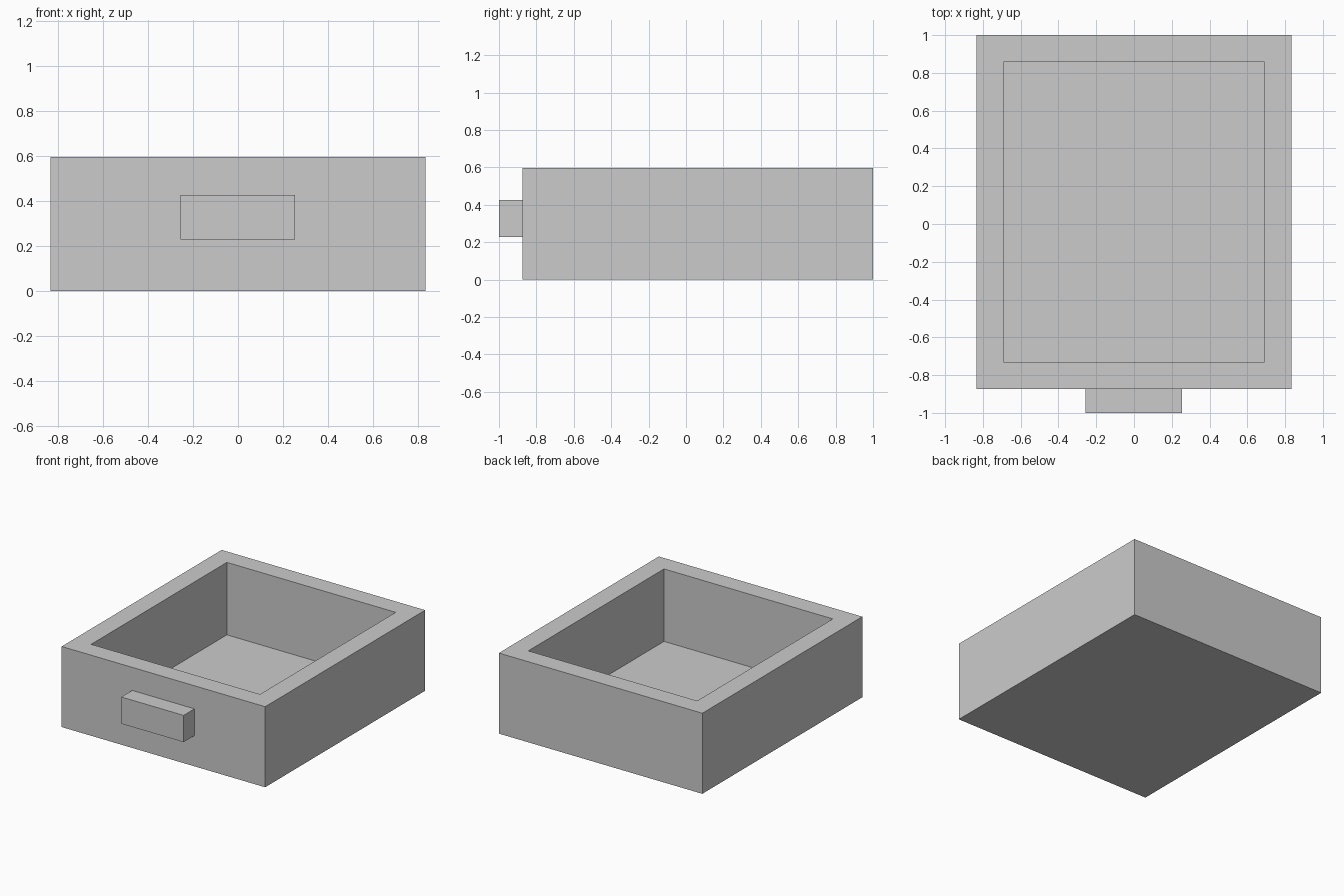
import bpy
import bmesh
from mathutils import Matrix, Vector

default_cube = bpy.data.objects.get("Cube")
if default_cube:
    bpy.data.objects.remove(default_cube, do_unlink=True)

# Single plain grey finish
grey = bpy.data.materials.new("plain_grey")
grey.use_nodes = True
colour = (0.6, 0.6, 0.6, 1.0)
grey.diffuse_color = colour
grey.node_tree.nodes["Principled BSDF"].inputs["Base Color"].default_value = colour


def box_mesh(low, high):
    """Return a bmesh box spanning two opposite corners."""
    low, high = Vector(low), Vector(high)
    bm = bmesh.new()
    place = Matrix.Translation((low + high) / 2) @ Matrix.Diagonal((*(high - low), 1))
    bmesh.ops.create_cube(bm, size=1, matrix=place)
    return bm


def finish(bm, name):
    bmesh.ops.recalc_face_normals(bm, faces=bm.faces)
    mesh = bpy.data.meshes.new(name)
    bm.to_mesh(mesh)
    bm.free()
    mesh.materials.append(grey)
    obj = bpy.data.objects.new(name, mesh)
    bpy.context.collection.objects.link(obj)
    return obj


HEIGHT, FLOOR, WALL = 0.597, 0.06, 0.142
FRONT = -0.873

# Open drawer tray: inset the top face, then push it down to the floor
tray = box_mesh((-0.834, FRONT, 0), (0.834, 1, HEIGHT))
top = max(tray.faces, key=lambda f: f.calc_center_median().z)
bmesh.ops.inset_region(tray, faces=[top], thickness=WALL, use_even_offset=True)
pit = bmesh.ops.extrude_discrete_faces(tray, faces=[top])["faces"][0]
bmesh.ops.translate(tray, verts=pit.verts, vec=(0, 0, FLOOR - HEIGHT))
finish(tray, "drawer_tray")

# Block handle on the front
finish(box_mesh((-0.256, -1, 0.228), (0.254, FRONT, 0.426)), "drawer_handle")
